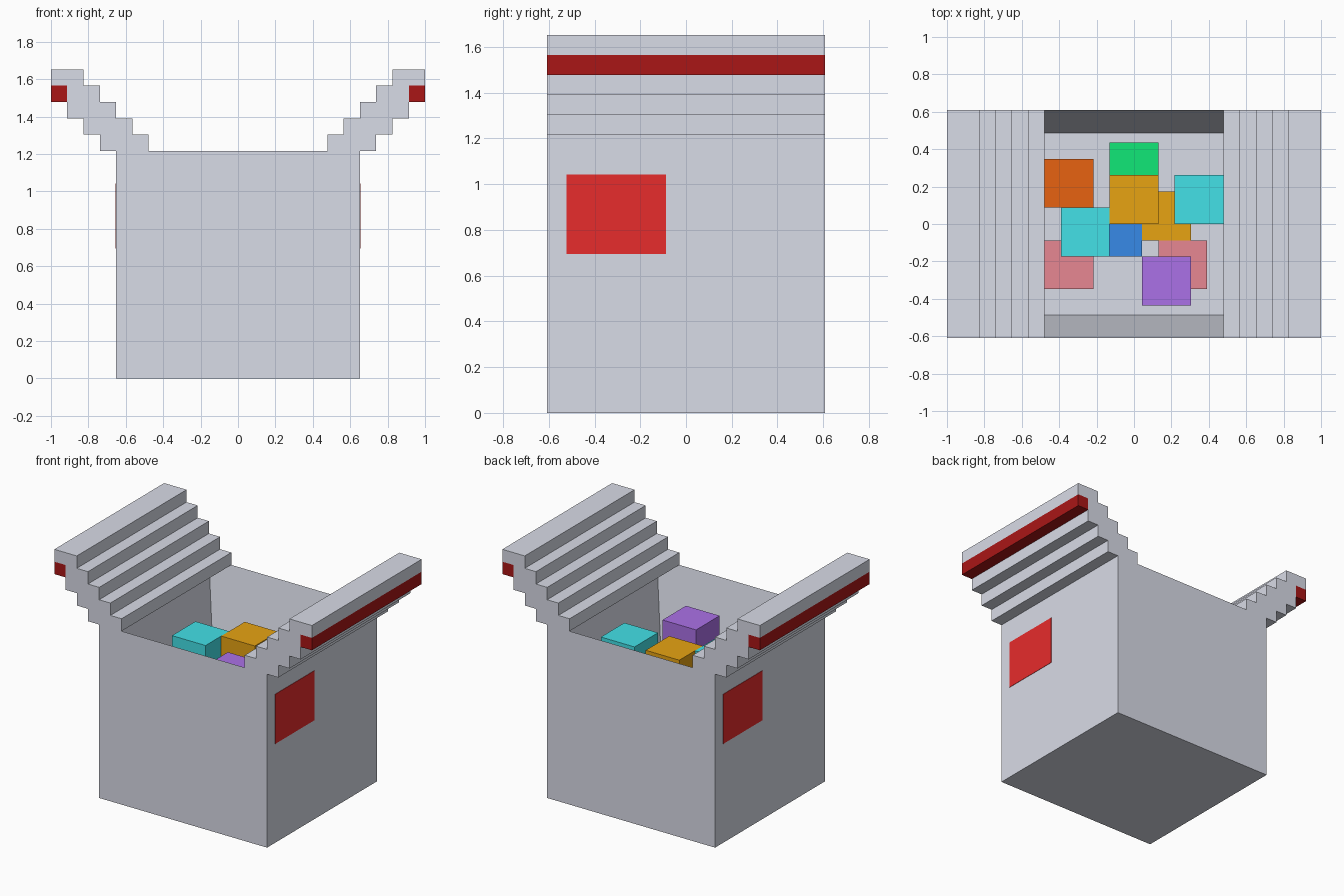
import bpy
import bmesh

if "Cube" in bpy.data.objects:
    bpy.data.objects.remove(bpy.data.objects["Cube"])

U = 2 / 23  # one grid cell; the open flaps span 23 cells


def material(name, rgb):
    m = bpy.data.materials.new(name)
    m.use_nodes = True
    m.diffuse_color = (*rgb, 1)
    m.node_tree.nodes["Principled BSDF"].inputs["Base Color"].default_value = (*rgb, 1)
    return m


GREY = material("pale grey", (0.805, 0.83, 0.93))
RED = material("red", (0.93, 0.029, 0.029))
DARK_RED = material("dark red", (0.40, 0.008, 0.008))
ORANGE = material("orange", (1.0, 0.153, 0.007))
AMBER = material("amber", (1.0, 0.46, 0.008))
GREEN = material("green", (0.007, 0.96, 0.22))
TEAL = material("teal", (0.068, 0.91, 0.97))
BLUE = material("blue", (0.047, 0.316, 0.99))
PINK = material("pink", (1.0, 0.305, 0.364))
PURPLE = material("purple", (0.485, 0.195, 0.95))


def finish(name, bm, mat):
    bmesh.ops.recalc_face_normals(bm, faces=bm.faces)
    mesh = bpy.data.meshes.new(name)
    bm.to_mesh(mesh)
    bm.free()
    mesh.materials.append(mat)
    obj = bpy.data.objects.new(name, mesh)
    bpy.context.collection.objects.link(obj)
    return obj


def extrude_profile(name, points, y0, y1, mat):
    """Closed x-z profile in grid cells, extruded along y."""
    bm = bmesh.new()
    face = bm.faces.new([bm.verts.new((x * U, y0 * U, z * U)) for x, z in points])
    out = bmesh.ops.extrude_face_region(bm, geom=[face])["geom"]
    bmesh.ops.translate(bm, vec=(0, (y1 - y0) * U, 0),
                        verts=[g for g in out if isinstance(g, bmesh.types.BMVert)])
    return finish(name, bm, mat)


def box(name, x0, x1, y0, y1, z0, z1, mat):
    return extrude_profile(name, [(x0, z0), (x1, z0), (x1, z1), (x0, z1)], y0, y1, mat)


# Box body: inset the top face and sink it to make the open inside
bm = bmesh.new()
bmesh.ops.create_cube(bm, size=1)
for v in bm.verts:
    v.co = (v.co.x * 15 * U, v.co.y * 14 * U, (v.co.z + 0.5) * 14 * U)
bm.normal_update()
top = max(bm.faces, key=lambda f: f.calc_center_median().z)
bmesh.ops.inset_region(bm, faces=[top], thickness=2 * U)
for v in top.verts:
    v.co.z = 6 * U
finish("box_body", bm, GREY)

# Stepped flaps with a dark tape strip, and a label on each side
FLAP = [(5.5, 14), (8.5, 14), (8.5, 15), (9.5, 15), (9.5, 16), (10.5, 16),
        (10.5, 18), (11.5, 18), (11.5, 19), (9.5, 19), (9.5, 18), (8.5, 18),
        (8.5, 17), (7.5, 17), (7.5, 16), (6.5, 16), (6.5, 15), (5.5, 15)]
for side, s in (("left", 1), ("right", -1)):
    extrude_profile(side + "_flap", [(s * x, z) for x, z in FLAP], -7, 7, GREY)
    box(side + "_tape", s * 10.5, s * 11.5, -7, 7, 17, 18, DARK_RED)
    box(side + "_label", s * 7.48, s * 7.53, s * -6, s * -1, 8, 12, RED)

# Toy blocks, three cells wide: (name, low x, low y, low z, colour)
BLOCKS = [
    ("orange_block", -5.5, 1, 6, ORANGE),
    ("green_block", -1.5, 2, 6, GREEN),
    ("lower_amber_block", 0.5, -1, 6, AMBER),
    ("blue_block", -2.5, -2, 6, BLUE),
    ("left_pink_block", 1.5, -4, 6, PINK),
    ("right_pink_block", -5.5, -4, 6, PINK),
    ("upper_amber_block", -1.5, 0, 9, AMBER),
    ("left_teal_block", 2.5, 0, 9, TEAL),
    ("right_teal_block", -4.5, -2, 9, TEAL),
    ("purple_block", 0.5, -5, 9, PURPLE),
]
for name, x, y, z, mat in BLOCKS:
    box(name, x, x + 3, y, y + 3, z, z + 3, mat)
